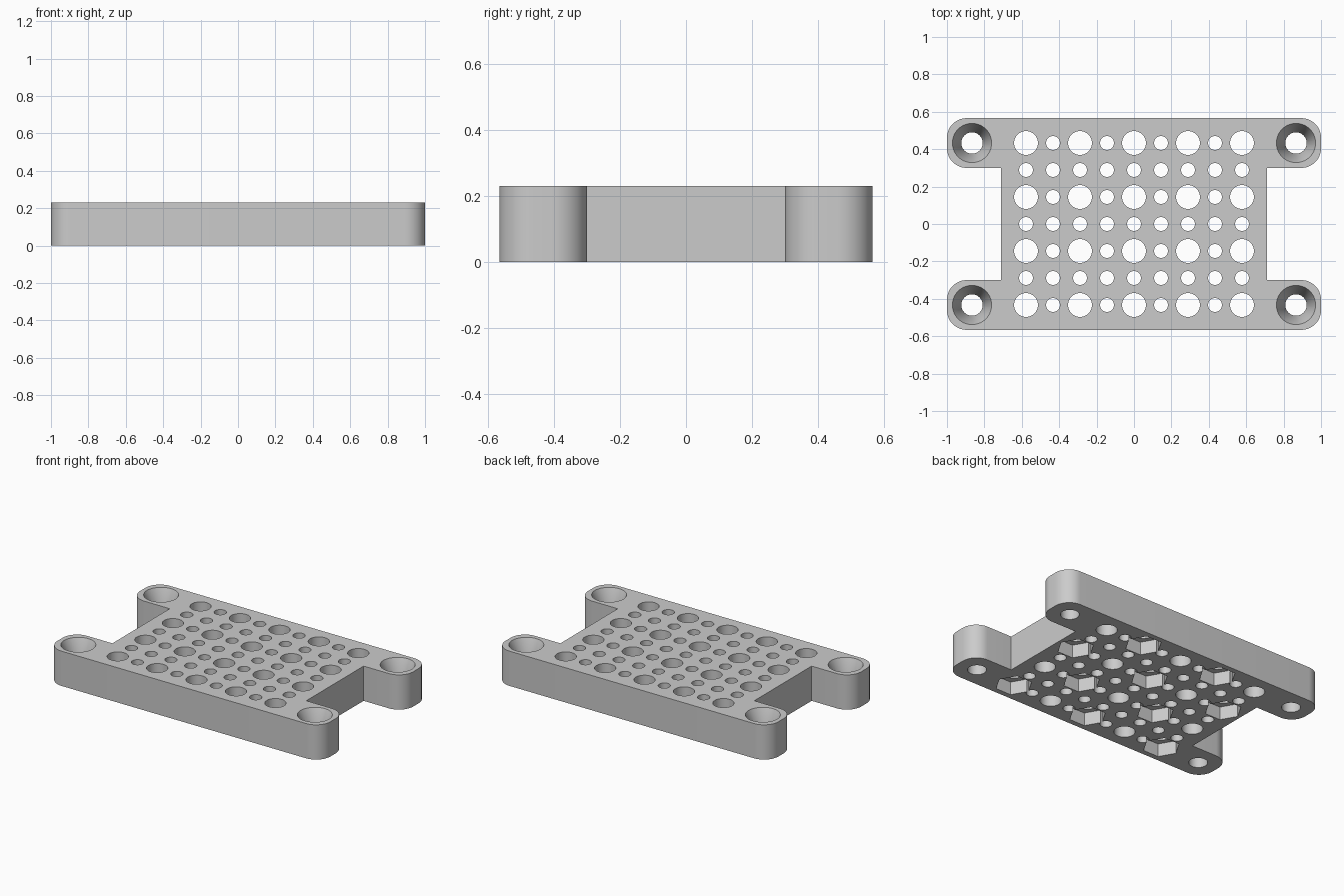
import bpy, bmesh, math

if "Cube" in bpy.data.objects:
    bpy.data.objects.remove(bpy.data.objects["Cube"], do_unlink=True)

HEIGHT = 0.23
PITCH = 0.2887          # spacing of the large holes
HALF = PITCH / 2


def make_object(name, bm):
    bmesh.ops.recalc_face_normals(bm, faces=bm.faces)
    mesh = bpy.data.meshes.new(name)
    bm.to_mesh(mesh)
    bm.free()
    obj = bpy.data.objects.new(name, mesh)
    bpy.context.collection.objects.link(obj)
    return obj


def add_lathe(bm, x, y, profile, sides):
    """Closed turned solid from (radius, z) pairs, standing at x, y."""
    rings = [[bm.verts.new((x + r * math.cos(math.tau * i / sides),
                            y + r * math.sin(math.tau * i / sides), z))
              for i in range(sides)] for r, z in profile]
    for low, high in zip(rings, rings[1:]):
        for i in range(sides):
            j = (i + 1) % sides
            bm.faces.new((low[i], low[j], high[j], high[i]))
    bm.faces.new(rings[0][::-1])
    bm.faces.new(rings[-1])


# Plate outline with side notches, one quarter mirrored round
quarter = [(0.71, 0.30), (1.0, 0.30), (1.0, 0.566)]
outline = quarter + [(-x, y) for x, y in quarter[::-1]]
outline += [(-x, -y) for x, y in outline]
bm = bmesh.new()
base = bm.faces.new([bm.verts.new((x, y, 0)) for x, y in outline])
top = bmesh.ops.extrude_face_region(bm, geom=[base])["geom"]
bmesh.ops.translate(bm, vec=(0, 0, HEIGHT),
                    verts=[v for v in top if isinstance(v, bmesh.types.BMVert)])

# Rounded ear corners
corners = [e for e in bm.edges
           if abs(e.verts[0].co.z - e.verts[1].co.z) > 0.1 and abs(e.verts[0].co.x) > 0.9]
bmesh.ops.bevel(bm, geom=corners, offset=0.105, segments=12, profile=0.5, affect='EDGES')
plate = make_object("mounting_plate", bm)

# Through holes: large ones on the grid, small ones between them
bores = bmesh.new()
for col in range(-4, 5):
    for row in range(-3, 4):
        large = col % 2 == 0 and row % 2 == 1
        radius = 0.064 if large else 0.037
        add_lathe(bores, col * HALF, row * HALF,
                  [(radius, -0.1), (radius, HEIGHT + 0.1)], 40)

# Countersunk screw holes in the ears
slope = 0.048 / 0.12
for sx in (-1, 1):
    for sy in (-1, 1):
        add_lathe(bores, sx * 3 * PITCH, sy * 3 * HALF,
                  [(0.057, -0.1), (0.057, HEIGHT - 0.12),
                   (0.105 + slope * 0.05, HEIGHT + 0.05)], 48)

# Hexagonal nut pockets under every other large hole
pockets = bmesh.new()
for col in range(-2, 3):
    for row in range(4):
        if (col + row) % 2 == 0:
            add_lathe(pockets, col * PITCH, (row - 1.5) * PITCH,
                      [(0.113, -0.05), (0.113, 0.087)], 6)

# Cut, then keep the finished mesh
cutters = [make_object("hole_cutter", bores), make_object("pocket_cutter", pockets)]
for cutter in cutters:
    cutter.hide_render = True
    mod = plate.modifiers.new(cutter.name, 'BOOLEAN')
    mod.operation = 'DIFFERENCE'
    mod.solver = 'EXACT'
    mod.object = cutter
depsgraph = bpy.context.evaluated_depsgraph_get()
finished = bpy.data.meshes.new_from_object(plate.evaluated_get(depsgraph))
plate.modifiers.clear()
plate.data = finished
for cutter in cutters:
    bpy.data.objects.remove(cutter, do_unlink=True)

# Plain grey material
grey = bpy.data.materials.new("light_grey")
grey.use_nodes = True
colour = (0.6, 0.6, 0.6, 1)
grey.diffuse_color = colour
grey.node_tree.nodes["Principled BSDF"].inputs["Base Color"].default_value = colour
plate.data.materials.clear()
plate.data.materials.append(grey)

bpy.ops.object.select_all(action='DESELECT')
plate.select_set(True)
bpy.context.view_layer.objects.active = plate
bpy.ops.object.shade_smooth_by_angle(angle=math.radians(25))
